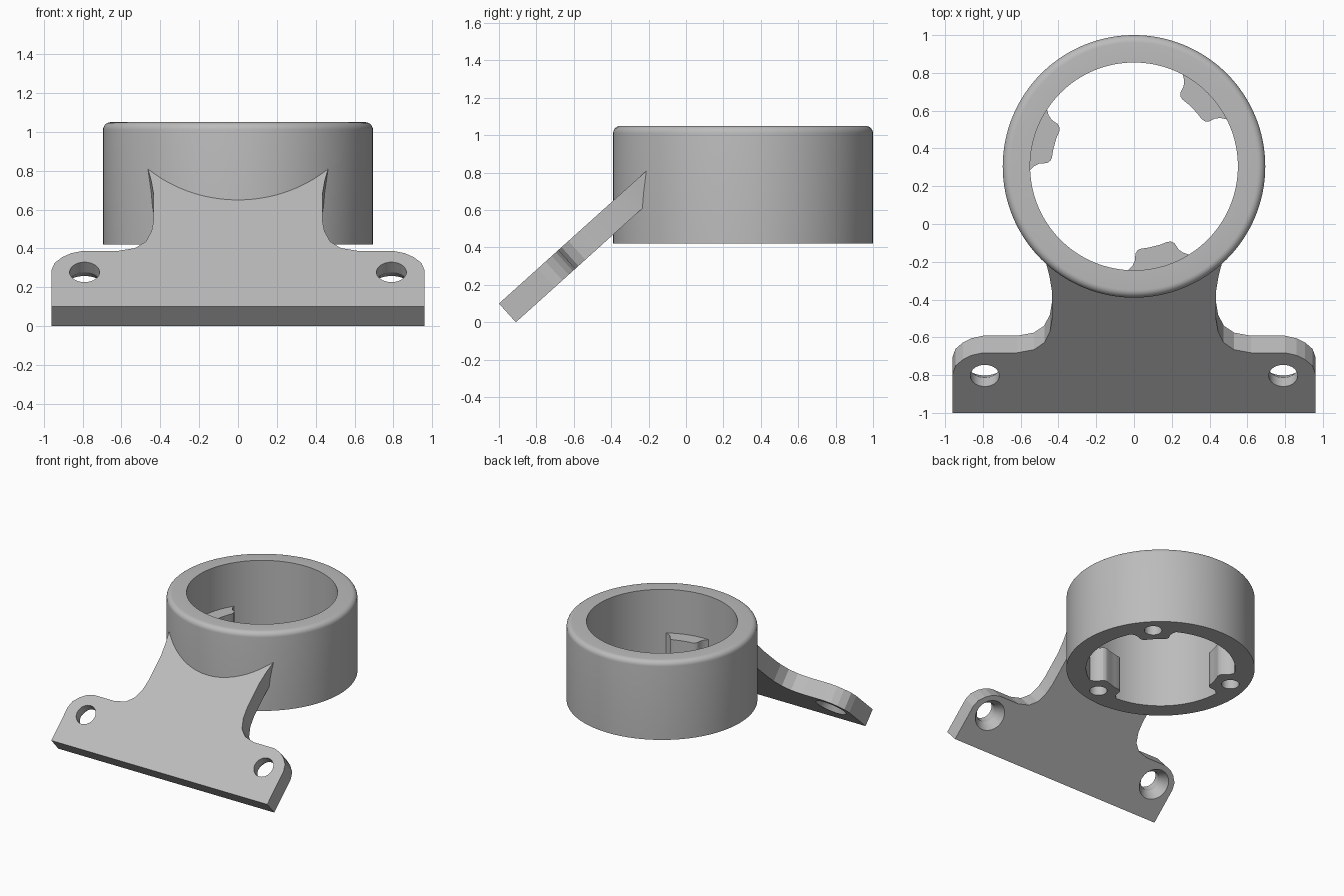
import bpy, bmesh, math
from mathutils import Matrix, Vector

cube = bpy.data.objects.get("Cube")
if cube:
    bpy.data.objects.remove(cube, do_unlink=True)

# Single grey finish
grey = bpy.data.materials.new("grey_plastic")
grey.use_nodes = True
colour = (0.5, 0.5, 0.5, 1)
grey.diffuse_color = colour
grey.node_tree.nodes["Principled BSDF"].inputs["Base Color"].default_value = colour

CENTRE = Vector((0, 0.305, 0))          # ring axis
BOTTOM, TOP = 0.42, 1.05
OUTER, INNER = 0.695, 0.55
TILT = math.radians(42)
THICK = 0.135
LUG_ANGLES = [math.radians(44.4 + 120 * i) for i in range(3)]


def finish(name, bm):
    bmesh.ops.recalc_face_normals(bm, faces=bm.faces)
    mesh = bpy.data.meshes.new(name)
    bm.to_mesh(mesh)
    bm.free()
    mesh.materials.append(grey)
    obj = bpy.data.objects.new(name, mesh)
    bpy.context.collection.objects.link(obj)
    return obj


def prism(name, outline, low, high):
    bm = bmesh.new()
    face = bm.faces.new([bm.verts.new((x, y, low)) for x, y in outline])
    top = bmesh.ops.extrude_face_region(bm, geom=[face])["geom"]
    verts = [v for v in top if isinstance(v, bmesh.types.BMVert)]
    bmesh.ops.translate(bm, verts=verts, vec=(0, 0, high - low))
    return finish(name, bm)


def lathe(name, profile, segments):
    """Revolve a closed (radius, z) profile; points at radius 0 merge on the axis."""
    bm = bmesh.new()
    verts = [bm.verts.new((r, 0, z)) for r, z in profile]
    edges = [bm.edges.new((a, b)) for a, b in zip(verts, verts[1:] + verts[:1])]
    bmesh.ops.spin(bm, geom=verts + edges, cent=(0, 0, 0), axis=(0, 0, 1),
                   angle=math.tau, steps=segments, use_merge=True)
    bmesh.ops.remove_doubles(bm, verts=bm.verts, dist=0.0001)
    return finish(name, bm)


def activate(obj):
    bpy.ops.object.select_all(action="DESELECT")
    obj.select_set(True)
    bpy.context.view_layer.objects.active = obj


def combine(obj, other, operation):
    activate(obj)
    mod = obj.modifiers.new("cut", "BOOLEAN")
    mod.operation, mod.object, mod.solver = operation, other, "EXACT"
    bpy.ops.object.modifier_apply(modifier=mod.name)
    bpy.data.objects.remove(other, do_unlink=True)


def shade(obj, degrees):
    activate(obj)
    bpy.ops.object.shade_smooth_by_angle(angle=math.radians(degrees))


# Ring with a rounded outer top edge
ROUND = 0.04
arc = [(OUTER - ROUND + ROUND * math.cos(a), TOP - ROUND + ROUND * math.sin(a))
       for a in (math.radians(15 * i) for i in range(7))]
ring = lathe("ring", [(INNER, BOTTOM), (OUTER, BOTTOM)] + arc + [(INNER, TOP)], 128)
ring.location = CENTRE

# Three screw lugs inside the ring, each with a blind hole from below
half = [(0.6, 17.5), (0.55, 17.5), (0.525, 15.2), (0.5, 13.9), (0.46, 13.4),
        (0.444, 11.8), (0.437, 9.5), (0.437, 4)]
lug_shape = half + [(r, -a) for r, a in reversed(half)]
for angle in LUG_ANGLES:
    outline = [(r * math.cos(angle + math.radians(a)), r * math.sin(angle + math.radians(a)))
               for r, a in lug_shape]
    lug = prism("lug", outline, BOTTOM, 0.7)
    lug.location = CENTRE
    combine(ring, lug, "UNION")
for angle in LUG_ANGLES:
    hole = lathe("lug_hole", [(0, 0.3), (0.065, 0.3), (0.065, 0.64), (0, 0.64)], 32)
    hole.location = CENTRE + Vector((math.cos(angle), math.sin(angle), 0)) * 0.565
    combine(ring, hole, "DIFFERENCE")
shade(ring, 30)

# Tilted mounting plate: ears, filleted neck, flare where it meets the ring
side = [(0.96, 0), (0.96, 0.28), (0.945, 0.335), (0.905, 0.38), (0.86, 0.41),
        (0.8, 0.428), (0.62, 0.428), (0.53, 0.45), (0.475, 0.5), (0.445, 0.58),
        (0.435, 0.66), (0.435, 0.87), (0.447, 0.97), (0.468, 1.08), (0.468, 1.25)]
plate = prism("mounting_plate", side + [(-x, s) for x, s in reversed(side)], -THICK, 0)

# Countersunk screw holes, wider on the underside
for x in (-0.79, 0.79):
    sink = lathe("plate_hole", [(0, 0.1), (0.077, 0.1), (0.077, -0.07), (0.12, -THICK),
                                (0.12, -0.2), (0, -0.2)], 40)
    sink.location = (x, 0.265, 0)
    combine(plate, sink, "DIFFERENCE")

plate.data.transform(Matrix.Translation((0, -1, THICK * math.cos(TILT)))
                     @ Matrix.Rotation(TILT, 4, "X"))

# Trim the plate just inside the ring's wall
trim = lathe("trim", [(0, -1), (OUTER - 0.03, -1), (OUTER - 0.03, 2), (0, 2)], 128)
trim.location = CENTRE
combine(plate, trim, "DIFFERENCE")
shade(plate, 12)
